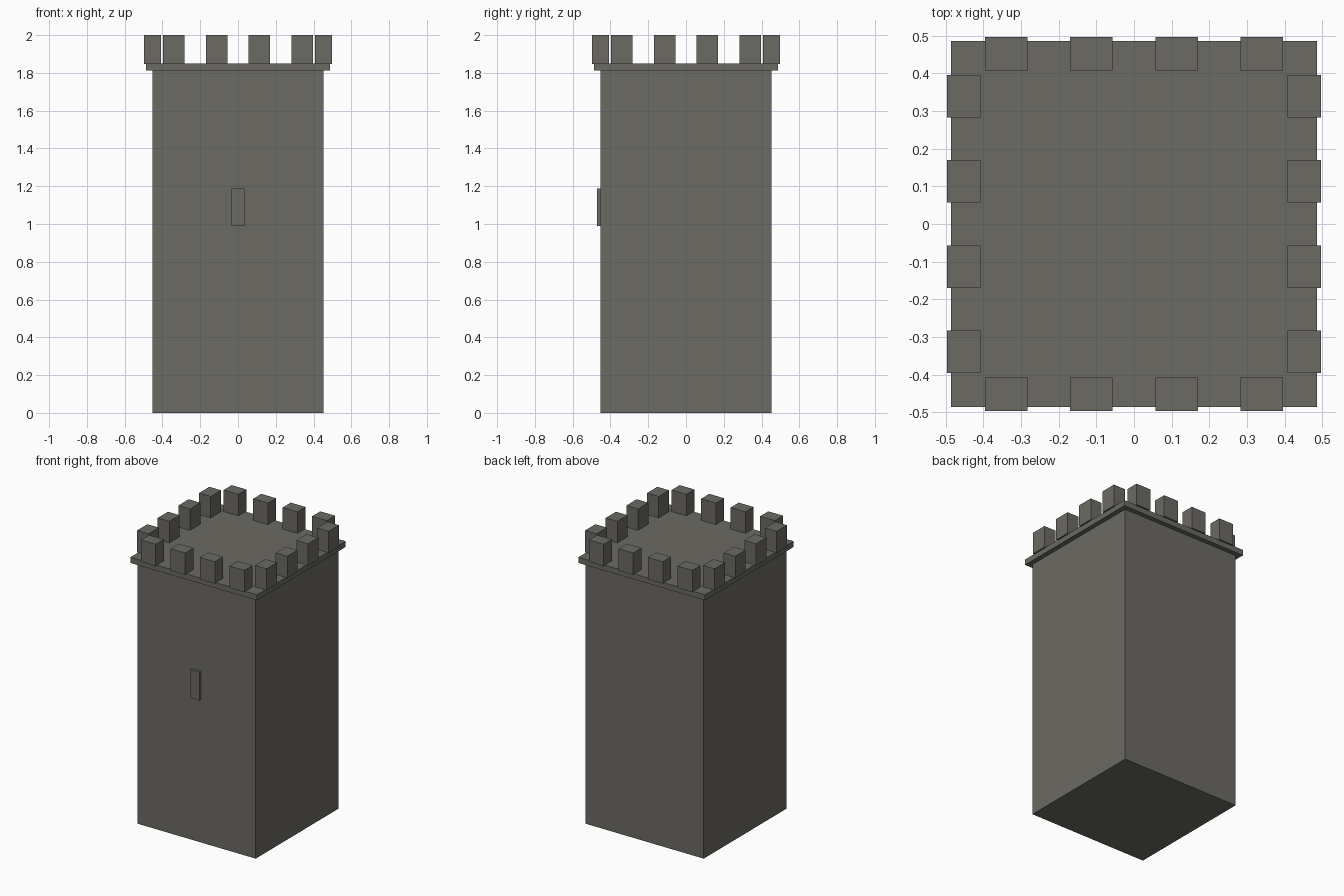
import bpy

if "Cube" in bpy.data.objects:
    bpy.data.objects.remove(bpy.data.objects["Cube"])

stone = bpy.data.materials.new("grey stone")
stone.diffuse_color = (0.15, 0.144, 0.126, 1.0)
stone.use_nodes = True
stone.node_tree.nodes["Principled BSDF"].inputs["Base Color"].default_value = stone.diffuse_color


def box(name, x, y, z):
    """Box spanning the (low, high) ranges on each axis."""
    spans = (x, y, z)
    bpy.ops.mesh.primitive_cube_add(size=1, location=[(a + b) / 2 for a, b in spans])
    ob = bpy.context.object
    ob.name = name
    ob.scale = [b - a for a, b in spans]
    bpy.ops.object.transform_apply(location=False, rotation=False, scale=True)
    ob.data.materials.append(stone)
    return ob


# Main shaft and the overhanging ledge
box("tower_shaft", (-0.453, 0.453), (-0.453, 0.453), (0, 1.812))
box("parapet_ledge", (-0.486, 0.486), (-0.486, 0.486), (1.812, 1.851))

# Raised window slab on the front
box("front_window", (-0.034, 0.034), (-0.47, -0.436), (0.99, 1.187))

# Four battlements along each side, overhanging the ledge slightly
half, inner, outer = 0.0565, 0.408, 0.497
height = (1.848, 2.0)
for i in range(4):
    c = (i - 1.5) * 0.2265
    along = (c - half, c + half)
    for low, high, sides in ((-outer, -inner, ("front", "left")),
                             (inner, outer, ("back", "right"))):
        box(f"{sides[0]}_battlement_{i + 1}", along, (low, high), height)
        box(f"{sides[1]}_battlement_{i + 1}", (low, high), along, height)
